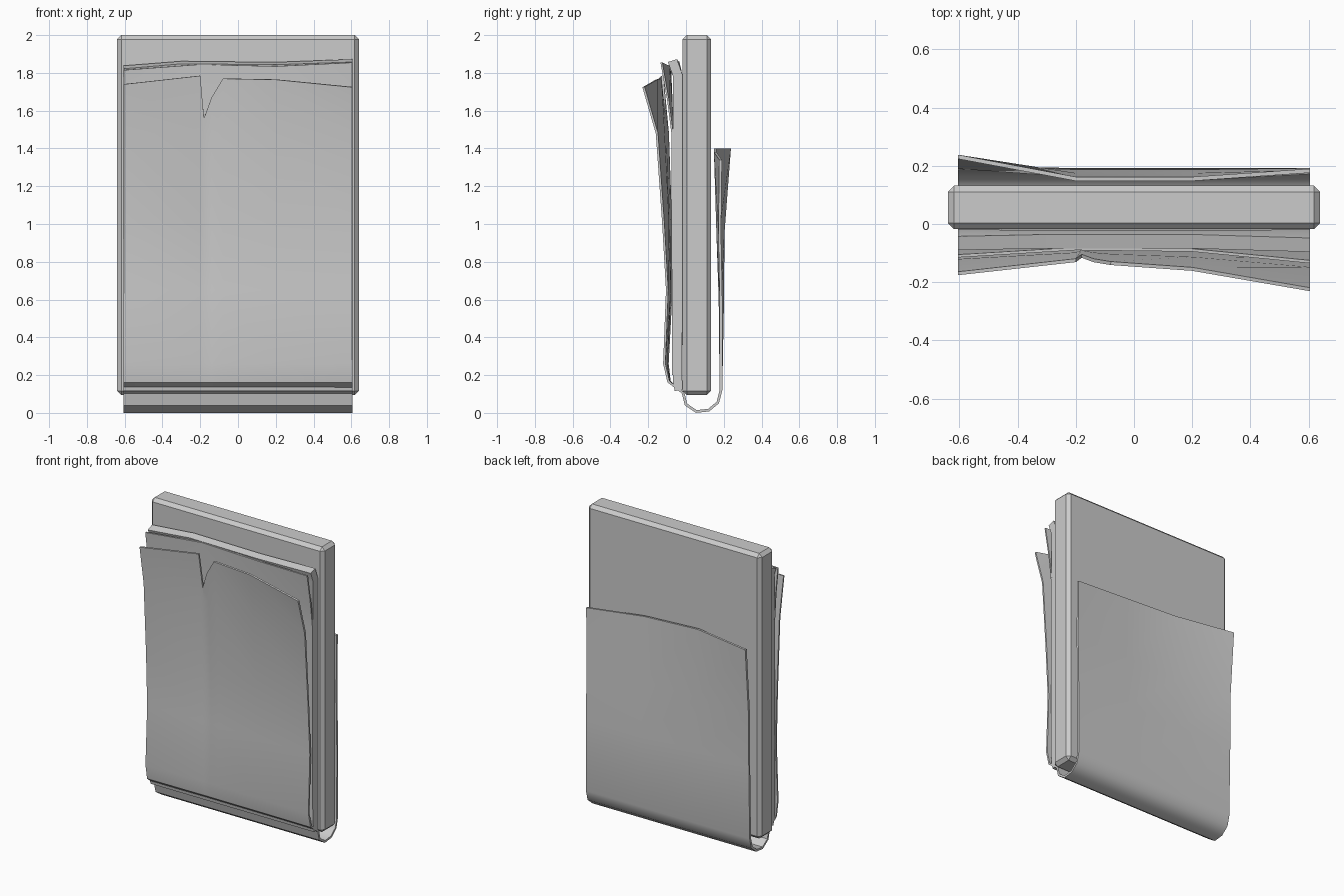
import bpy, bmesh, math

cube = bpy.data.objects.get("Cube")
if cube:
    bpy.data.objects.remove(cube, do_unlink=True)

# One plain grey for the whole model
grey = bpy.data.materials.new("plain_grey")
grey.use_nodes = True
color = (0.6, 0.6, 0.6, 1)
grey.diffuse_color = color
grey.node_tree.nodes["Principled BSDF"].inputs["Base Color"].default_value = color


def finish(name, bm, angle):
    bmesh.ops.recalc_face_normals(bm, faces=bm.faces)
    mesh = bpy.data.meshes.new(name)
    bm.to_mesh(mesh)
    bm.free()
    obj = bpy.data.objects.new(name, mesh)
    bpy.context.collection.objects.link(obj)
    mesh.materials.append(grey)
    bpy.ops.object.select_all(action='DESELECT')
    obj.select_set(True)
    bpy.context.view_layer.objects.active = obj
    bpy.ops.object.shade_smooth_by_angle(angle=math.radians(angle))
    return obj


def sheet(name, columns, rows, thickness):
    """Bent sheet: columns are (x, flare, top lift), rows are (y, z, flare size)."""
    bm = bmesh.new()
    grid = [[bm.verts.new((x, y + flare * size, z + (lift if i == 0 else 0)))
             for x, flare, lift in columns]
            for i, (y, z, size) in enumerate(rows)]
    for upper, lower in zip(grid, grid[1:]):
        for j in range(len(columns) - 1):
            bm.faces.new((upper[j], lower[j], lower[j + 1], upper[j + 1]))
    # Give the sheet its thickness on both sides of the centre line
    bmesh.ops.recalc_face_normals(bm, faces=bm.faces)
    bm.normal_update()
    for v in bm.verts:
        v.co -= v.normal * thickness / 2
    bmesh.ops.solidify(bm, geom=bm.faces[:], thickness=-thickness)
    return finish(name, bm, 40)


# Rigid slab with chamfered edges
bm = bmesh.new()
bmesh.ops.create_cube(bm, size=1)
for v in bm.verts:
    v.co.x *= 1.28
    v.co.y = v.co.y * 0.15 + 0.057
    v.co.z = v.co.z * 1.905 + 1.0475
bmesh.ops.bevel(bm, geom=bm.edges[:], offset=0.022, segments=1, affect='EDGES')
finish("slab", bm, 20)

# Thick stack of pages lying on the slab
sheet("page_stack",
      [(-0.605, 0.3, -0.02), (-0.3, 0, 0.005), (0.2, 0, 0), (0.605, 0.6, 0.015)],
      [(-0.06, 1.85, -0.02), (-0.045, 1.79, 0), (-0.045, 0.17, 0), (-0.035, 0.12, 0)],
      0.05)

# Loose inner page curling away near the top
sheet("inner_page",
      [(-0.605, 0.5, -0.025), (-0.2, 0, 0.005), (0.2, 0.1, -0.005), (0.605, 0.9, 0.015)],
      [(-0.085, 1.84, -0.05), (-0.076, 1.65, -0.02), (-0.071, 1.47, 0), (-0.07, 0.2, 0)],
      0.01)

# Torn front page with a notch in its top edge
sheet("front_page",
      [(-0.605, 0.45, -0.03), (-0.2, 0, 0.015), (-0.18, -0.15, -0.21),
       (-0.14, 0, -0.1), (-0.08, 0.1, 0), (0.2, 0.3, -0.005), (0.605, 1, -0.045)],
      [(-0.125, 1.77, -0.1), (-0.104, 1.48, -0.05), (-0.085, 1, -0.035),
       (-0.08, 0.65, -0.02), (-0.1, 0.26, -0.015), (-0.088, 0.165, -0.005),
       (-0.015, 0.105, 0)],
      0.012)

# Back page that wraps under the slab
sheet("back_wrap",
      [(-0.605, 0.95, 0), (-0.2, 0, 0), (0.2, 0, -0.02), (0.605, 0.35, -0.06)],
      [(0.155, 1.4, 0.08), (0.168, 0.95, 0.03), (0.18, 0.6, 0.015),
       (0.185, 0.12, 0), (0.168, 0.055, 0), (0.12, 0.015, 0),
       (0.055, 0.008, 0), (0, 0.045, 0), (-0.015, 0.105, 0)],
      0.014)
